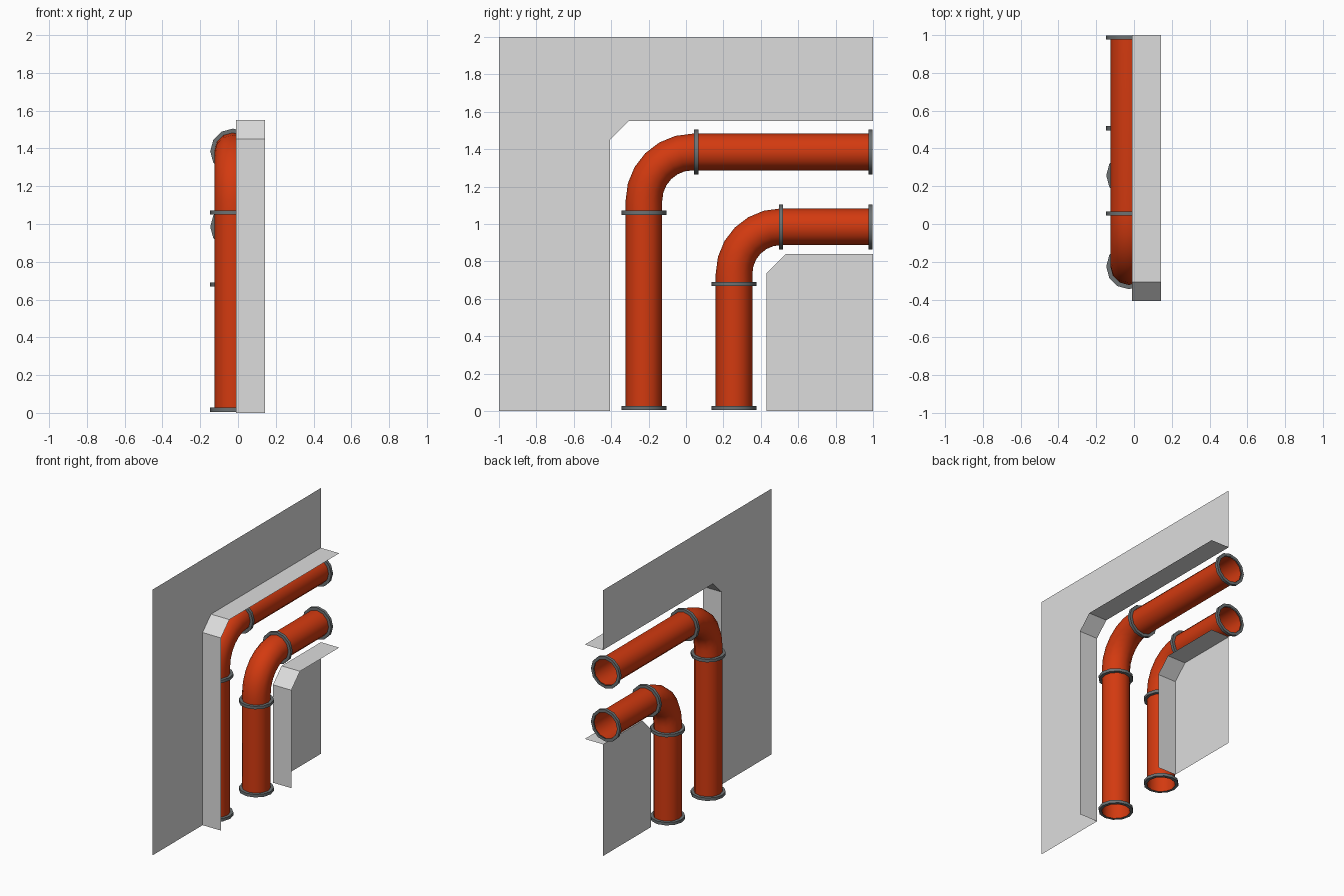
import bpy, bmesh, math
from mathutils import Vector

if "Cube" in bpy.data.objects:
    bpy.data.objects.remove(bpy.data.objects["Cube"])


def material(name, rgb):
    m = bpy.data.materials.new(name)
    m.use_nodes = True
    m.diffuse_color = (*rgb, 1)
    m.node_tree.nodes["Principled BSDF"].inputs["Base Color"].default_value = (*rgb, 1)
    return m


GREY = material("wall grey", (0.72, 0.72, 0.72))
ORANGE = material("pipe orange red", (0.65, 0.042, 0.005))
STEEL = material("collar steel", (0.15, 0.165, 0.17))

SIDES = 12
PIPE_X, PIPE_R, COLLAR_R, COLLAR_HALF = -0.027, 0.098, 0.12, 0.011
WALL_X, REVEAL_X = -0.01, 0.143


def finish(bm, name, mat, smooth=False):
    me = bpy.data.meshes.new(name)
    bm.to_mesh(me)
    bm.free()
    me.materials.append(mat)
    ob = bpy.data.objects.new(name, me)
    bpy.context.collection.objects.link(ob)
    if smooth:
        bpy.ops.object.select_all(action='DESELECT')
        ob.select_set(True)
        bpy.context.view_layer.objects.active = ob
        bpy.ops.object.shade_smooth_by_angle(angle=math.radians(40))
    return ob


def sweep(name, stations, mat):
    """Skin rings given as (y, z, tilt, radius); tilt 0 runs up, 90 degrees runs back."""
    bm = bmesh.new()
    rings = []
    for y, z, tilt, r in stations:
        side = Vector((0, math.cos(tilt), -math.sin(tilt)))
        ring = []
        for i in range(SIDES):
            a = math.tau * i / SIDES
            ring.append(bm.verts.new(Vector((PIPE_X + r * math.cos(a), y, z)) + side * r * math.sin(a)))
        rings.append(ring)
    for low, high in zip(rings, rings[1:]):
        for i in range(SIDES):
            j = (i + 1) % SIDES
            bm.faces.new((low[i], low[j], high[j], high[i]))
    return finish(bm, name, mat, True)


def collar(name, y, z, tilt):
    dy, dz = math.sin(tilt) * COLLAR_HALF, math.cos(tilt) * COLLAR_HALF
    sweep(name, [(y + s * dy, z + s * dz, tilt, r)
                 for s, r in ((-1, PIPE_R), (-1, COLLAR_R), (1, COLLAR_R), (1, PIPE_R))], STEEL)


def pipe(name, y, z, bend, low_joint, back_joint):
    # Straight riser, quarter bend, straight run to the back
    path = [(y, 0.005, 0, PIPE_R), (y, low_joint, 0, PIPE_R)]
    for k in range(7):
        t = math.pi / 2 * k / 6
        path.append((y + bend * (1 - math.cos(t)), z - bend * (1 - math.sin(t)), t, PIPE_R))
    path.append((0.992, z, math.pi / 2, PIPE_R))
    sweep(name + "_pipe", path, ORANGE)
    # Collars at both mouths and both joints
    collar(name + "_bottom_collar", y, 0.017, 0)
    collar(name + "_lower_joint_collar", y, low_joint, 0)
    collar(name + "_upper_joint_collar", back_joint, z, math.pi / 2)
    collar(name + "_end_collar", 0.987, z, math.pi / 2)


pipe("outer", -0.225, 1.385, 0.26, 1.06, 0.055)
pipe("inner", 0.257, 0.985, 0.25, 0.68, 0.507)


def wall(name, opening, outer):
    """Flat sheet bounded by the opening edge and the outer corners, plus its reveal."""
    bm = bmesh.new()
    bm.faces.new([bm.verts.new((WALL_X, y, z)) for y, z in opening + outer])
    finish(bm, name + "_wall", GREY)
    bm = bmesh.new()
    edge = [[bm.verts.new((x, y, z)) for x in (WALL_X, REVEAL_X)] for y, z in opening]
    for a, b in zip(edge, edge[1:]):
        bm.faces.new((a[0], a[1], b[1], b[0]))
    finish(bm, name + "_reveal", GREY)


wall("upper", [(-0.407, 0), (-0.407, 1.45), (-0.307, 1.55), (1, 1.55)],
     [(1, 2), (-1, 2), (-1, 0)])
wall("lower", [(0.43, 0), (0.43, 0.737), (0.533, 0.84), (1, 0.84)], [(1, 0)])
